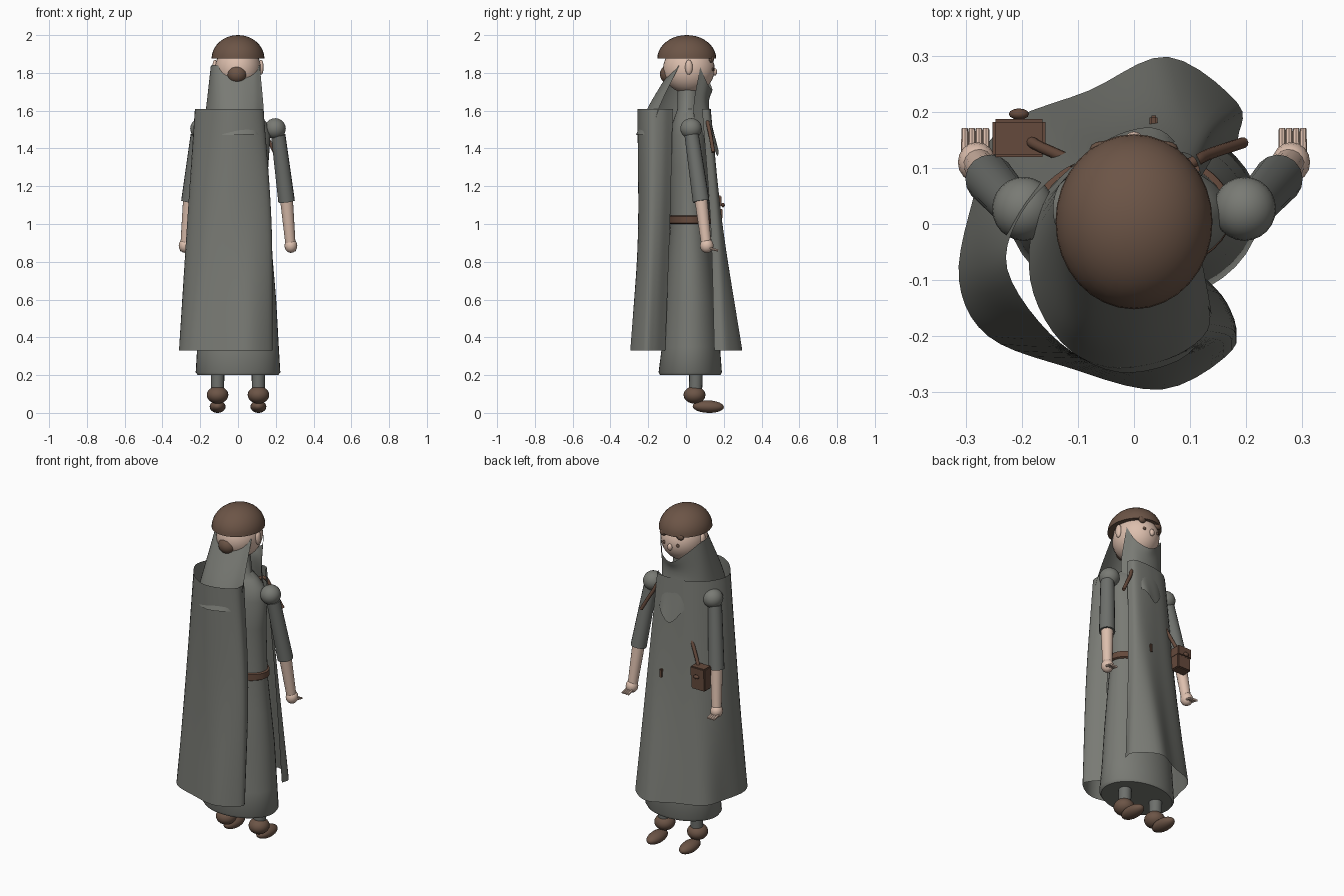
import bpy, bmesh, math
from mathutils import Vector, Matrix

if "Cube" in bpy.data.objects:
    bpy.data.objects.remove(bpy.data.objects["Cube"])


def material(name, rgb):
    m = bpy.data.materials.new(name)
    m.diffuse_color = (*rgb, 1)
    m.use_nodes = True
    m.node_tree.nodes["Principled BSDF"].inputs["Base Color"].default_value = m.diffuse_color
    return m


CLOTH = material("grey cloth", (0.19, 0.195, 0.175))
SLEEVE = material("dark grey cloth", (0.155, 0.162, 0.15))
SKIN = material("skin", (0.72, 0.52, 0.42))
BROWN = material("brown", (0.15, 0.09, 0.062))
LEATHER = material("leather", (0.13, 0.068, 0.045))


def finish(bm, name, mat, angle=40):
    me = bpy.data.meshes.new(name)
    bm.to_mesh(me)
    bm.free()
    ob = bpy.data.objects.new(name, me)
    bpy.context.collection.objects.link(ob)
    me.materials.append(mat)
    bpy.ops.object.select_all(action='DESELECT')
    ob.select_set(True)
    bpy.context.view_layer.objects.active = ob
    bpy.ops.object.shade_smooth_by_angle(angle=math.radians(angle))
    return ob


def ball(name, pos, size, mat, seg=24, rot=0):
    bm = bmesh.new()
    bmesh.ops.create_uvsphere(bm, u_segments=seg, v_segments=seg // 2, radius=1)
    m = Matrix.Translation(pos) @ Matrix.Rotation(rot, 4, 'X') @ Matrix.Diagonal((*size, 1))
    bm.transform(m)
    return finish(bm, name, mat)


def box(name, pos, size, mat, bevel=0.005):
    bm = bmesh.new()
    bmesh.ops.create_cube(bm, size=1)
    bm.transform(Matrix.Translation(pos) @ Matrix.Diagonal((*size, 1)))
    bmesh.ops.bevel(bm, geom=bm.edges[:], offset=bevel, segments=2, affect='EDGES')
    return finish(bm, name, mat)


def limb(name, a, b, r1, r2, mat, seg=16):
    a, b = Vector(a), Vector(b)
    d = b - a
    bm = bmesh.new()
    bmesh.ops.create_cone(bm, cap_ends=True, segments=seg, radius1=r1, radius2=r2, depth=d.length)
    bm.transform(Matrix.Translation((a + b) / 2) @ d.to_track_quat('Z', 'Y').to_matrix().to_4x4())
    return finish(bm, name, mat)


def loft(name, rows, mat, closed):
    """Skin a list of equal-length point rows; closed rows get end caps."""
    bm = bmesh.new()
    vs = [[bm.verts.new(p) for p in row] for row in rows]
    n = len(rows[0])
    for r0, r1 in zip(vs, vs[1:]):
        for i in range(n if closed else n - 1):
            j = (i + 1) % n
            bm.faces.new((r0[i], r0[j], r1[j], r1[i]))
    if closed:
        bm.faces.new(vs[0])
        bm.faces.new(vs[-1])
        bmesh.ops.recalc_face_normals(bm, faces=bm.faces)
    return finish(bm, name, mat)


def spline(pts, steps=5):
    """Smooth open curve through the points."""
    p = [Vector(q) for q in pts]
    p = [2 * p[0] - p[1]] + p + [2 * p[-1] - p[-2]]
    out = []
    for i in range(1, len(p) - 2):
        a, b, c, d = p[i - 1:i + 3]
        for k in range(steps):
            t = k / steps
            out.append(0.5 * (2 * b + (c - a) * t + (2 * a - 5 * b + 4 * c - d) * t * t
                              + (3 * b - a - 3 * c + d) * t ** 3))
    return out + [p[-2]]


def drape(name, loops, mat, steps=6):
    """Hanging cloth: horizontal open loops joined smoothly from top to bottom."""
    loops = [spline(l) for l in loops]
    columns = [spline(col, steps) for col in zip(*loops)]
    return loft(name, list(zip(*columns))[::-1], mat, False)


def at(z, pts):
    return [(x, y, z) for x, y in pts]


def ellipse(z, rx, y0, y1, n=40):
    cy, ry = (y0 + y1) / 2, (y1 - y0) / 2
    return [(rx * math.cos(2 * math.pi * i / n), cy + ry * math.sin(2 * math.pi * i / n), z)
            for i in range(n)]


# robe with collar: stacked ellipses (height, half width, back, front)
loft("robe", [ellipse(*r) for r in (
    (0.2, 0.213, -0.137, 0.183), (0.215, 0.224, -0.145, 0.19), (0.35, 0.216, -0.128, 0.18),
    (0.6, 0.202, -0.112, 0.165), (0.8, 0.185, -0.098, 0.145), (1.0, 0.166, -0.082, 0.125),
    (1.3, 0.16, -0.085, 0.12), (1.47, 0.172, -0.085, 0.115), (1.54, 0.15, -0.07, 0.1),
    (1.58, 0.11, -0.055, 0.085), (1.61, 0.075, -0.045, 0.07), (1.72, 0.06, -0.045, 0.07))],
    CLOTH, True)
loft("belt", [ellipse(*r) for r in (
    (1.0, 0.168, -0.086, 0.13), (1.005, 0.176, -0.092, 0.136),
    (1.04, 0.175, -0.092, 0.136), (1.045, 0.166, -0.086, 0.13))], LEATHER, True)
box("belt_end", (0.035, 0.183, 1.055), (0.014, 0.02, 0.05), LEATHER, 0.003)

# cape: open on the +x side
drape("cape", [
    at(1.61, [(0.085, -0.07), (0.125, -0.125), (0.13, -0.19), (0.06, -0.24), (-0.05, -0.255),
              (-0.15, -0.195), (-0.226, -0.08), (-0.2, 0.02), (-0.12, 0.1), (-0.02, 0.127),
              (0.06, 0.13), (0.105, 0.12), (0.12, 0.085)]),
    at(1.0, [(0.115, -0.085), (0.165, -0.14), (0.17, -0.2), (0.07, -0.245), (-0.06, -0.25),
             (-0.18, -0.205), (-0.265, -0.1), (-0.25, 0.03), (-0.165, 0.13), (-0.04, 0.17),
             (0.07, 0.193), (0.135, 0.175), (0.15, 0.13)]),
    at(0.33, [(0.11, -0.11), (0.165, -0.17), (0.175, -0.225), (0.05, -0.295), (-0.12, -0.255),
              (-0.26, -0.2), (-0.312, -0.1), (-0.288, 0.04), (-0.24, 0.17), (-0.08, 0.238),
              (0.06, 0.298), (0.185, 0.215), (0.185, 0.15)])], CLOTH, 10)

# head scarf: open on the +x side, dipping below the face in front
top = [(0.115, -0.035), (0.08, -0.055), (0, -0.068), (-0.1, -0.055), (-0.14, 0), (-0.135, 0.065),
       (-0.08, 0.115), (0, 0.14), (0.08, 0.115), (0.115, 0.075)]
top_z = [1.84, 1.84, 1.84, 1.84, 1.84, 1.83, 1.77, 1.71, 1.74, 1.83]
drape("head_scarf", [
    [(x, y, z) for (x, y), z in zip(top, top_z)],
    at(1.62, [(0.135, -0.14), (0.08, -0.18), (-0.01, -0.2), (-0.11, -0.17), (-0.165, -0.06),
              (-0.155, 0.04), (-0.09, 0.1), (0, 0.122), (0.08, 0.105), (0.125, 0.04)]),
    [(0.14, -0.18, 1.47), (0.08, -0.243, 1.475), (-0.03, -0.264, 1.47), (-0.13, -0.21, 1.475),
     (-0.185, -0.1, 1.47), (-0.17, 0.03, 1.47), (-0.09, 0.12, 1.45), (-0.01, 0.166, 1.36),
     (0.06, 0.16, 1.42), (0.125, 0.06, 1.47)]], CLOTH)

# head and hair
ball("head", (0, 0.015, 1.82), (0.122, 0.137, 0.13), SKIN, 32)
ball("nose", (0, 0.152, 1.805), (0.015, 0.013, 0.02), SKIN, 12)
bm = bmesh.new()
bmesh.ops.create_uvsphere(bm, u_segments=32, v_segments=20, radius=1)
bmesh.ops.bisect_plane(bm, geom=bm.verts[:] + bm.edges[:] + bm.faces[:], dist=1e-4,
                       plane_co=(0, 0, 0), plane_no=(0, 0, -1), clear_outer=True)
bmesh.ops.holes_fill(bm, edges=[e for e in bm.edges if e.is_boundary])
bm.transform(Matrix.Translation((0, 0.004, 1.875)) @ Matrix.Diagonal((0.14, 0.156, 0.125, 1)))
finish(bm, "hair_cap", BROWN)
ball("hair_bun", (-0.005, -0.09, 1.793), (0.052, 0.048, 0.05), BROWN)

# parts on both sides
for s, side in ((-1, "left"), (1, "right")):
    ball(f"fringe_{side}", (s * 0.055, 0.134, 1.872), (0.024, 0.014, 0.018), BROWN, 12)
    ball(f"ear_{side}", (s * 0.122, 0.015, 1.83), (0.014, 0.02, 0.04), SKIN, 16)
    ball(f"eye_{side}", (s * 0.045, 0.142, 1.82), (0.01, 0.006, 0.01), BROWN, 12)
    ball(f"shoulder_{side}", (s * 0.197, 0.027, 1.505), (0.056, 0.057, 0.055), CLOTH)
    limb(f"sleeve_{side}", (s * 0.213, 0.03, 1.47), (s * 0.257, 0.08, 1.12), 0.038, 0.044, SLEEVE)
    limb(f"forearm_{side}", (s * 0.255, 0.077, 1.15), (s * 0.278, 0.108, 0.89), 0.035, 0.027, SKIN)
    ball(f"hand_{side}", (s * 0.28, 0.11, 0.885), (0.034, 0.036, 0.038), SKIN, 16)
    for k in range(4):
        x = s * (0.264 + k * 0.0125)
        limb(f"finger_{side}_{k}", (x, 0.12, 0.872), (x, 0.17, 0.86), 0.007, 0.006, SKIN, 8)
    limb(f"leg_{side}", (s * 0.108, 0.05, 0.08), (s * 0.108, 0.055, 0.3), 0.034, 0.037, SLEEVE)
    ball(f"ankle_{side}", (s * 0.108, 0.045, 0.095), (0.057, 0.058, 0.046), BROWN)
    ball(f"shoe_{side}", (s * 0.108, 0.118, 0.033), (0.042, 0.083, 0.033), BROWN, 24, -0.03)

# satchel with flap, clasp and strap
box("satchel", (-0.205, 0.15, 1.08), (0.09, 0.062, 0.13), LEATHER)
box("satchel_flap", (-0.205, 0.153, 1.12), (0.094, 0.068, 0.06), LEATHER)
ball("satchel_clasp", (-0.205, 0.196, 1.1), (0.018, 0.01, 0.012), LEATHER, 12)
cu = bpy.data.curves.new("strap", 'CURVE')
cu.dimensions, cu.bevel_depth, cu.bevel_resolution, cu.use_fill_caps = '3D', 0.01, 3, True
pts = spline([(-0.19, 0.15, 1.13), (-0.15, 0.13, 1.21), (-0.02, 0.08, 1.45),
              (0.09, 0.105, 1.55), (0.135, 0.125, 1.49), (0.195, 0.145, 1.38)])
sp = cu.splines.new('POLY')
sp.points.add(len(pts) - 1)
for p, q in zip(sp.points, pts):
    p.co = (*q, 1)
cu.materials.append(LEATHER)
bpy.context.collection.objects.link(bpy.data.objects.new("strap", cu))
